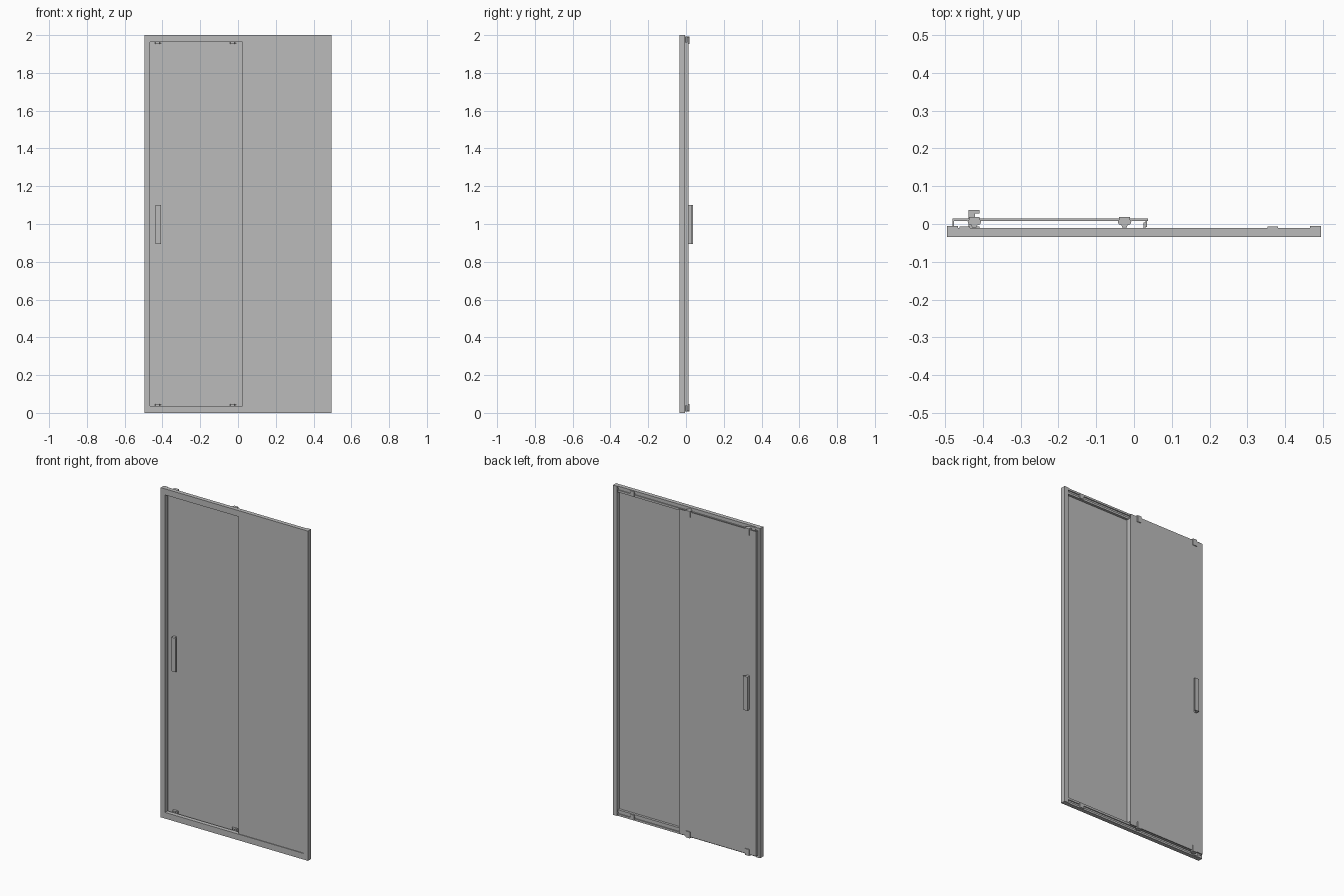
import bpy
import bmesh

cube = bpy.data.objects.get("Cube")
if cube:
    bpy.data.objects.remove(cube, do_unlink=True)

grey = bpy.data.materials.new("neutral grey")
grey.use_nodes = True
grey.diffuse_color = (0.5, 0.5, 0.5, 1)
grey.node_tree.nodes["Principled BSDF"].inputs["Base Color"].default_value = (0.5, 0.5, 0.5, 1)


def prism(name, profile, low, high, axis="z"):
    """Extrude an (x, y) profile along z, or a (y, z) profile along x."""
    bm = bmesh.new()
    place = (lambda a, b: (a, b, low)) if axis == "z" else (lambda a, b: (low, a, b))
    face = bm.faces.new([bm.verts.new(place(a, b)) for a, b in profile])
    step = (0, 0, high - low) if axis == "z" else (high - low, 0, 0)
    out = bmesh.ops.extrude_face_region(bm, geom=[face])
    verts = [v for v in out["geom"] if isinstance(v, bmesh.types.BMVert)]
    bmesh.ops.translate(bm, verts=verts, vec=step)
    bmesh.ops.recalc_face_normals(bm, faces=bm.faces)
    mesh = bpy.data.meshes.new(name)
    bm.to_mesh(mesh)
    bm.free()
    mesh.materials.append(grey)
    obj = bpy.data.objects.new(name, mesh)
    bpy.context.collection.objects.link(obj)
    return obj


def box(name, x, y, z):
    return prism(name, [(x[0], y[0]), (x[1], y[0]), (x[1], y[1]), (x[0], y[1])], *z)


FRONT, RAIL_BACK, JAMB_BACK = -0.035, -0.01, -0.005
HALF, INNER, EDGE = 0.494, 0.465, 0.037

# Side jambs
box("right_jamb", (-HALF, -INNER), (FRONT, JAMB_BACK), (0, 2))
box("left_jamb", (INNER, HALF), (FRONT, JAMB_BACK), (0, 2))

# Sill and header, with a shallow track groove along the back
rail = [(FRONT, 0), (RAIL_BACK, 0), (RAIL_BACK, 0.012), (-0.016, 0.012),
        (-0.016, 0.024), (RAIL_BACK, 0.024), (RAIL_BACK, EDGE), (FRONT, EDGE)]
prism("sill", rail, -INNER, INNER, "x")
prism("header", [(y, 2 - z) for y, z in rail], -INNER, INNER, "x")

# Fixed pane, set just behind the front of the frame
box("fixed_pane", (0.025, INNER), (-0.031, -0.025), (EDGE, 2 - EDGE))
box("fixed_pane_edge_seal", (0.025, 0.031), (-0.025, 0.004), (EDGE, 2 - EDGE))

# Sliding door and its edge seals
box("sliding_door", (-0.48, EDGE), (0.008, 0.014), (0.015, 1.985))
box("door_closing_seal", (-0.48, -0.476), (JAMB_BACK, 0.008), (0.015, 1.985))
box("door_overlap_seal", (0.031, 0.034), (-0.008, 0.008), (EDGE, 2 - EDGE))

# Roller carriages at the door corners: rounded block with a narrow wheel
for side, x in (("right", -0.422), ("left", -0.025)):
    half = [(0.014, 0.019), (0.014, 0.012), (0.018, 0.008),
            (0.016, 0.0), (0.008, -0.003), (0.006, -0.009)]
    profile = [(x + w, y) for w, y in half] + [(x - w, y) for w, y in reversed(half)]
    prism("upper_%s_roller" % side, profile, 1.952, 1.992)
    prism("lower_%s_roller" % side, profile, 0.008, 0.046)

# Stops in the tracks
for side, x in (("right", -0.447), ("left", 0.367)):
    for level, z in (("upper", (1.967, 1.997)), ("lower", (0.004, 0.034))):
        box("%s_%s_stop" % (level, side), (x - 0.014, x + 0.014), (RAIL_BACK - 0.006, -0.006), z)

# L-shaped handles on both faces of the door
for name, start, direction in (("back_handle", 0.014, 1), ("front_handle", 0.008, -1)):
    grip = [(-0.437, 0), (-0.42, 0), (-0.42, 0.014), (-0.408, 0.014),
            (-0.408, 0.023), (-0.437, 0.023)]
    prism(name, [(x, start + direction * d) for x, d in grip], 0.895, 1.1)
